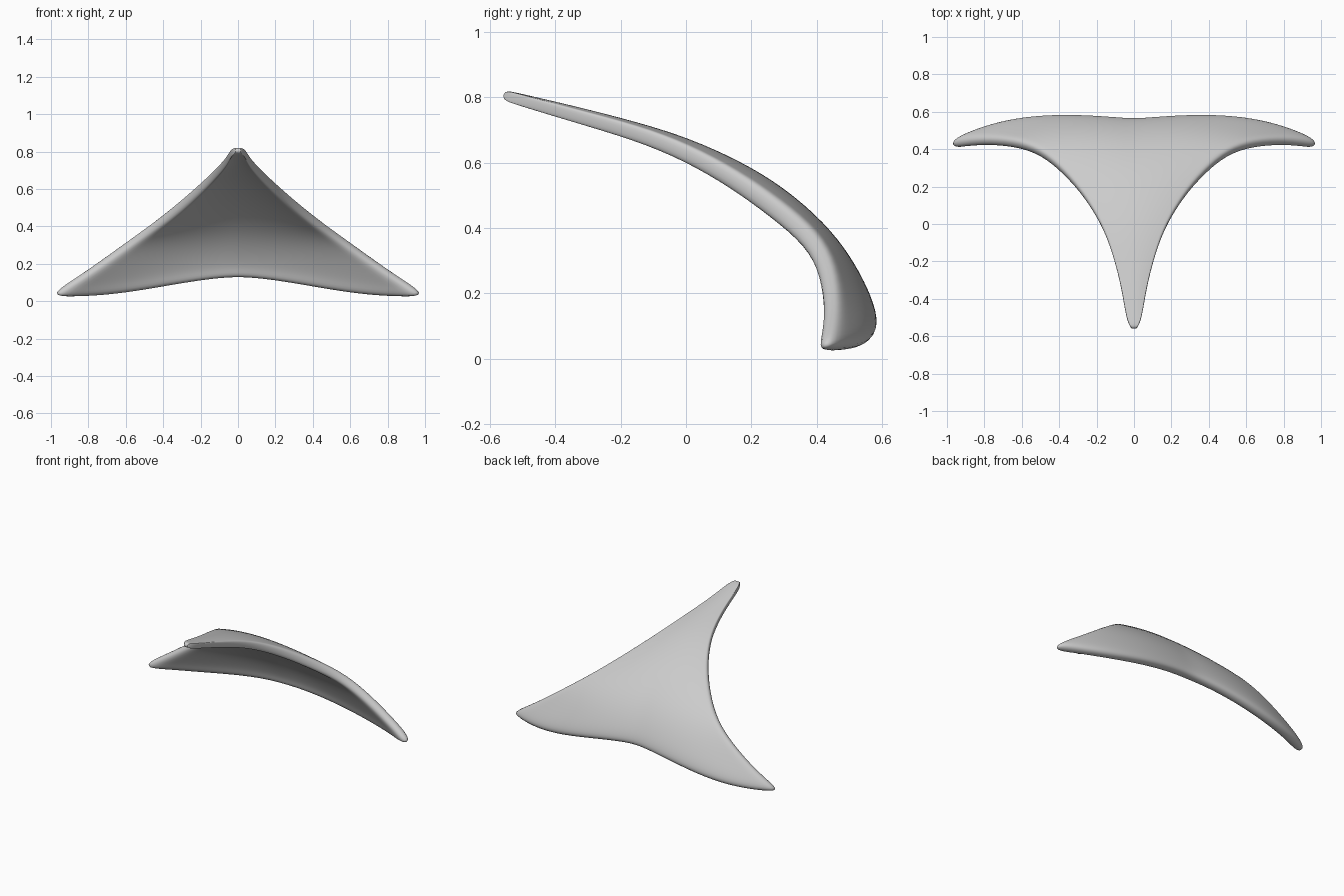
import bpy, bmesh
from math import sin, pi

if "Cube" in bpy.data.objects:
    bpy.data.objects.remove(bpy.data.objects["Cube"])

# Rows from the front tip to the rear edge: centre (y, z), left rim (x, y, z)
ROWS = [
    ((-0.56, 0.808), (0.012, -0.56, 0.808)),
    ((-0.52, 0.797), (0.04, -0.52, 0.795)),
    ((-0.35, 0.755), (0.063, -0.35, 0.745)),
    ((-0.15, 0.70), (0.115, -0.15, 0.69)),
    ((0.0, 0.65), (0.175, 0.0, 0.63)),
    ((0.15, 0.58), (0.27, 0.15, 0.545)),
    ((0.28, 0.50), (0.38, 0.275, 0.455)),
    ((0.40, 0.395), (0.51, 0.385, 0.365)),
    ((0.47, 0.30), (0.65, 0.43, 0.27)),
    ((0.51, 0.225), (0.82, 0.44, 0.15)),
    ((0.53, 0.175), (0.95, 0.425, 0.07)),
    ((0.535, 0.13), (0.995, 0.415, 0.025)),
]
HALF = 8


def shell_point(row, u):
    """Point on the arched middle surface; u runs from -1 to 1 across a row."""
    (cy, cz), (rx, ry, rz) = ROWS[row]
    a = abs(u)
    t = max(0, (row - 6) / (len(ROWS) - 7))
    y = cy + (ry - cy) * a ** (2 + 2 * t) + 0.03 * t * sin(pi * a)
    z = cz + (rz - cz) * a ** (2 - 0.5 * t) - 0.035 * t * t * sin(pi * a ** 1.5)
    return rx * u, y, z


# Curved three-pointed shell
bm = bmesh.new()
grid = [[bm.verts.new(shell_point(r, c / HALF)) for c in range(-HALF, HALF + 1)]
        for r in range(len(ROWS))]
for lower, upper in zip(grid, grid[1:]):
    for c in range(2 * HALF):
        bm.faces.new((lower[c], lower[c + 1], upper[c + 1], upper[c]))
bmesh.ops.recalc_face_normals(bm, faces=bm.faces)
mesh = bpy.data.meshes.new("curved_shell")
bm.to_mesh(mesh)
bm.free()
shell = bpy.data.objects.new("curved_shell", mesh)
bpy.context.collection.objects.link(shell)

# Thickness tapers toward the front tip
taper = shell.vertex_groups.new(name="thickness")
for v in mesh.vertices:
    taper.add([v.index], min(1, 0.5 + 0.6 * (v.co.y + 0.56)), 'REPLACE')

solid = shell.modifiers.new("thickness", 'SOLIDIFY')
solid.thickness = 0.065
solid.offset = 0
solid.vertex_group = "thickness"
smooth = shell.modifiers.new("rounding", 'SUBSURF')
smooth.levels = smooth.render_levels = 2

# Plain grey finish
grey = bpy.data.materials.new("light_grey")
grey.use_nodes = True
colour = (0.6, 0.6, 0.6, 1)
grey.diffuse_color = colour
grey.node_tree.nodes["Principled BSDF"].inputs["Base Color"].default_value = colour
mesh.materials.append(grey)
for p in mesh.polygons:
    p.use_smooth = True
